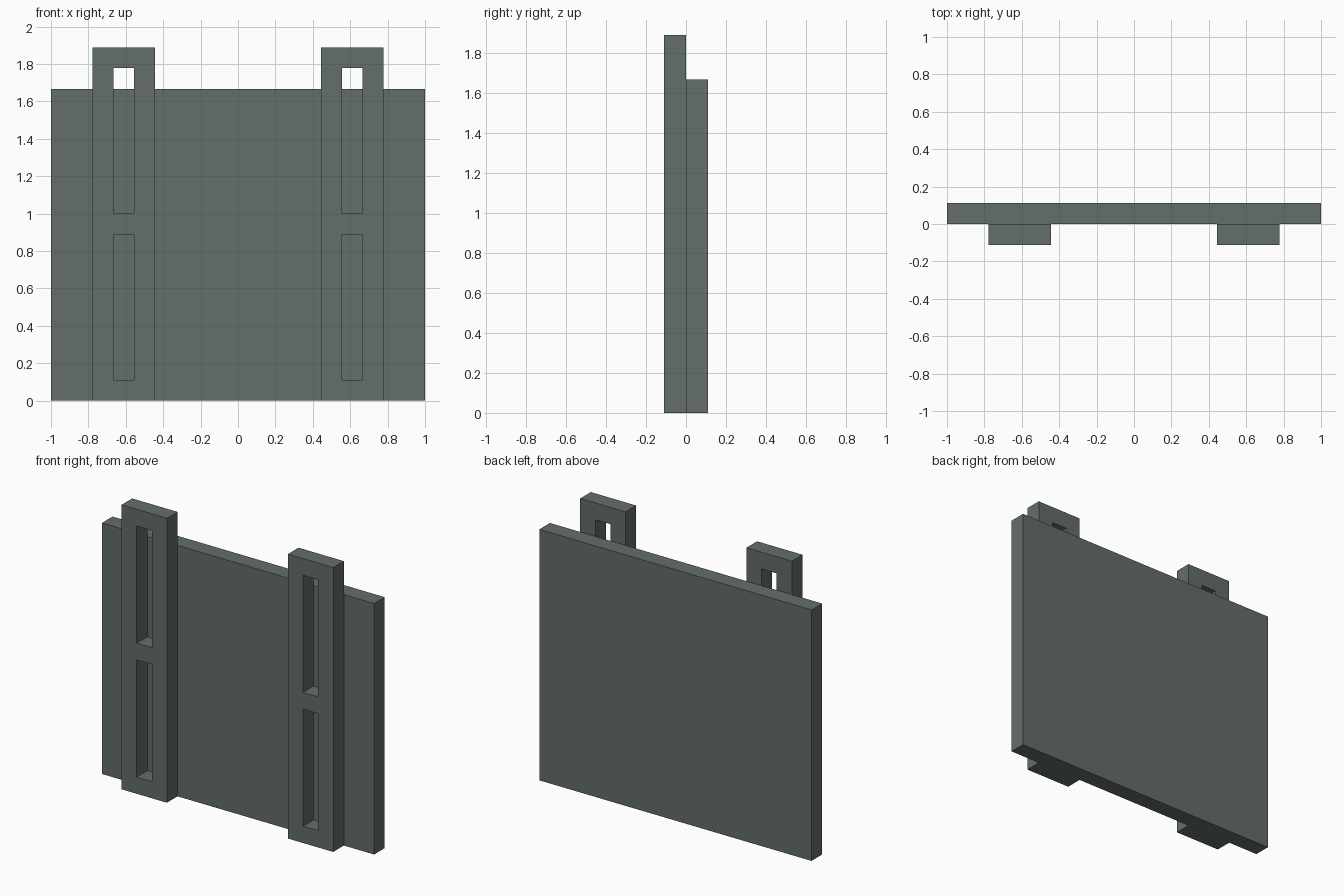
import bpy, bmesh

if "Cube" in bpy.data.objects:
    bpy.data.objects.remove(bpy.data.objects["Cube"])

U = 1 / 9  # board thickness, the module for every size

mat = bpy.data.materials.new("grey green")
mat.diffuse_color = (0.127, 0.158, 0.138, 1)
mat.use_nodes = True
mat.node_tree.nodes["Principled BSDF"].inputs["Base Color"].default_value = mat.diffuse_color


def add_object(name, bm):
    bmesh.ops.recalc_face_normals(bm, faces=bm.faces)
    mesh = bpy.data.meshes.new(name)
    bm.to_mesh(mesh)
    bm.free()
    mesh.materials.append(mat)
    obj = bpy.data.objects.new(name, mesh)
    bpy.context.collection.objects.link(obj)
    return obj


def slotted_board(name, xs, zs, holes, y0, y1):
    """Board made from a grid of cells, leaving out the hole cells."""
    bm = bmesh.new()
    grid = [[bm.verts.new((x * U, y0 * U, z * U)) for z in zs] for x in xs]
    for i in range(len(xs) - 1):
        for j in range(len(zs) - 1):
            if (i, j) not in holes:
                bm.faces.new((grid[i][j], grid[i + 1][j],
                              grid[i + 1][j + 1], grid[i][j + 1]))
    ext = bmesh.ops.extrude_face_region(bm, geom=bm.faces[:],
                                        use_keep_orig=True)
    verts = [g for g in ext["geom"] if isinstance(g, bmesh.types.BMVert)]
    bmesh.ops.translate(bm, verts=verts, vec=(0, (y1 - y0) * U, 0))
    return add_object(name, bm)


# Back panel
slotted_board("panel", (-9, 9), (0, 15), set(), 0, 1)

# Slotted rails on the front, mirrored left and right
rails = slotted_board("slotted_rails", (4, 5, 6, 7), (0, 1, 8, 9, 16, 17),
                      {(1, 1), (1, 3)}, -1, 0)
mirror = rails.modifiers.new("mirror", 'MIRROR')
mirror.use_mirror_merge = False
